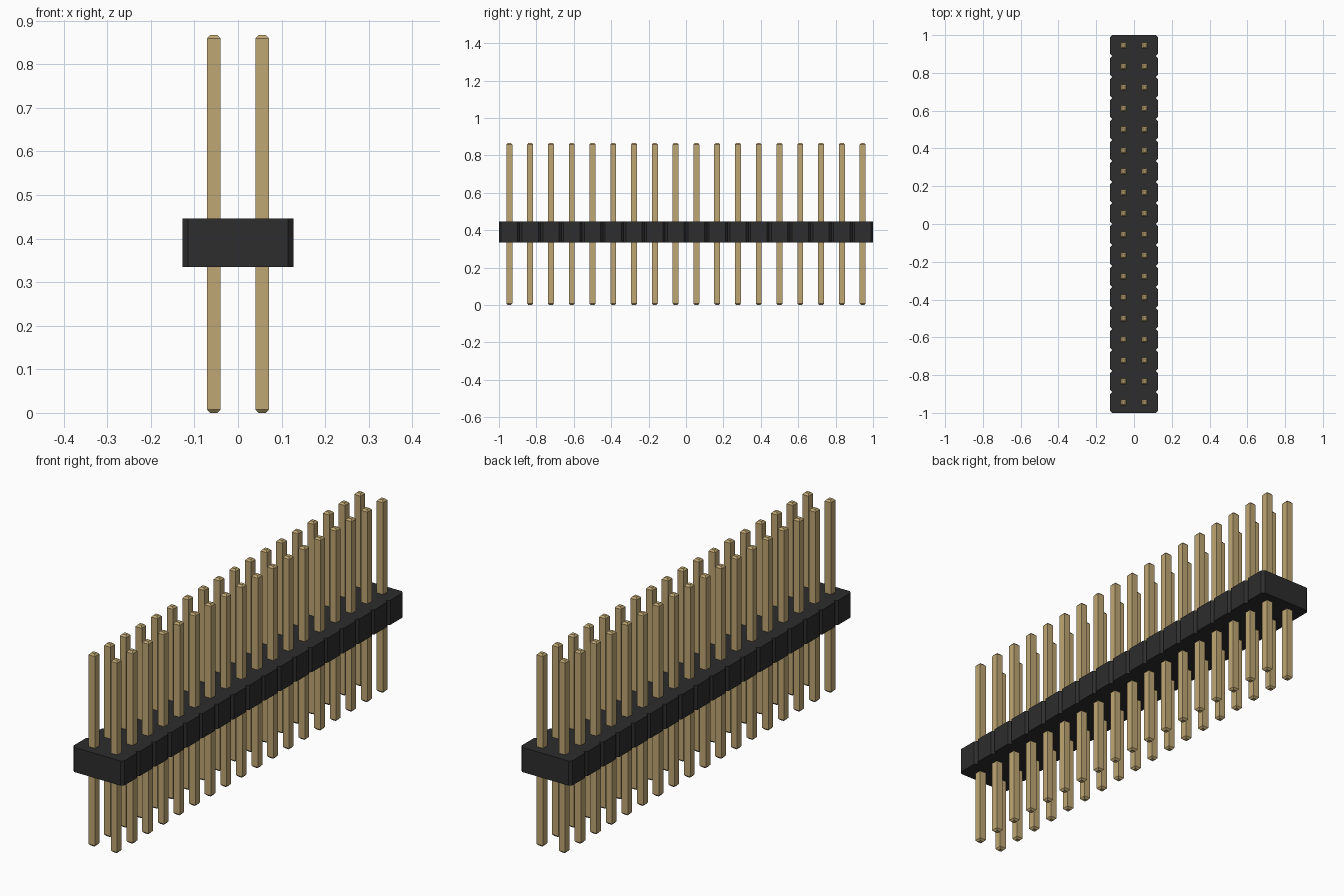
import bpy
import bmesh

ROWS = 18
PITCH = 2 / ROWS
BODY_X, BODY_Z0, BODY_Z1, CHAMFER = 0.127, 0.335, 0.446, 0.012
PIN_HALF, TIP_HALF, TIP_H, PIN_TOP = 0.0157, 0.0085, 0.008, 0.867

cube = bpy.data.objects.get("Cube")
if cube:
    bpy.data.objects.remove(cube, do_unlink=True)


def make_material(name, color, roughness):
    mat = bpy.data.materials.new(name)
    mat.use_nodes = True
    mat.diffuse_color = color
    bsdf = mat.node_tree.nodes["Principled BSDF"]
    bsdf.inputs["Base Color"].default_value = color
    bsdf.inputs["Roughness"].default_value = roughness
    return mat


def make_object(name, bm, mat):
    bmesh.ops.recalc_face_normals(bm, faces=bm.faces)
    mesh = bpy.data.meshes.new(name)
    bm.to_mesh(mesh)
    bm.free()
    mesh.materials.append(mat)
    obj = bpy.data.objects.new(name, mesh)
    bpy.context.collection.objects.link(obj)
    return obj


black = make_material("black plastic", (0.026, 0.026, 0.026, 1), 0.6)
gold = make_material("gold metal", (0.53, 0.39, 0.175, 1), 0.5)

# Notched housing: one outline along the right edge, mirrored to the left
bm = bmesh.new()
edge = []
for i in range(ROWS):
    y0 = -1 + i * PITCH
    y1 = y0 + PITCH
    inner = BODY_X - CHAMFER
    if i == 0:
        edge.append((inner, y0))
    edge += [(BODY_X, y0 + CHAMFER), (BODY_X, y1 - CHAMFER), (inner, y1)]
outline = edge + [(-x, y) for x, y in reversed(edge)]
base = bm.faces.new([bm.verts.new((x, y, BODY_Z0)) for x, y in outline])
top = bmesh.ops.extrude_face_region(bm, geom=[base])["geom"]
bmesh.ops.translate(bm, vec=(0, 0, BODY_Z1 - BODY_Z0),
                    verts=[v for v in top if isinstance(v, bmesh.types.BMVert)])
make_object("housing", bm, black)


# Square pin with tapered ends, lofted through four square sections
def add_pin(bm, cx, cy):
    sections = [(0, TIP_HALF), (TIP_H, PIN_HALF),
                (PIN_TOP - TIP_H, PIN_HALF), (PIN_TOP, TIP_HALF)]
    rings = [[bm.verts.new((cx + sx * h, cy + sy * h, z))
              for sx, sy in ((-1, -1), (1, -1), (1, 1), (-1, 1))]
             for z, h in sections]
    bm.faces.new(rings[0])
    bm.faces.new(rings[-1])
    for a, b in zip(rings, rings[1:]):
        for k in range(4):
            n = (k + 1) % 4
            bm.faces.new((a[k], a[n], b[n], b[k]))


# Two rows of pins
for side, sign in (("right", -1), ("left", 1)):
    bm = bmesh.new()
    for i in range(ROWS):
        add_pin(bm, sign * PITCH / 2, -1 + (i + 0.5) * PITCH)
    make_object(side + "_pins", bm, gold)
